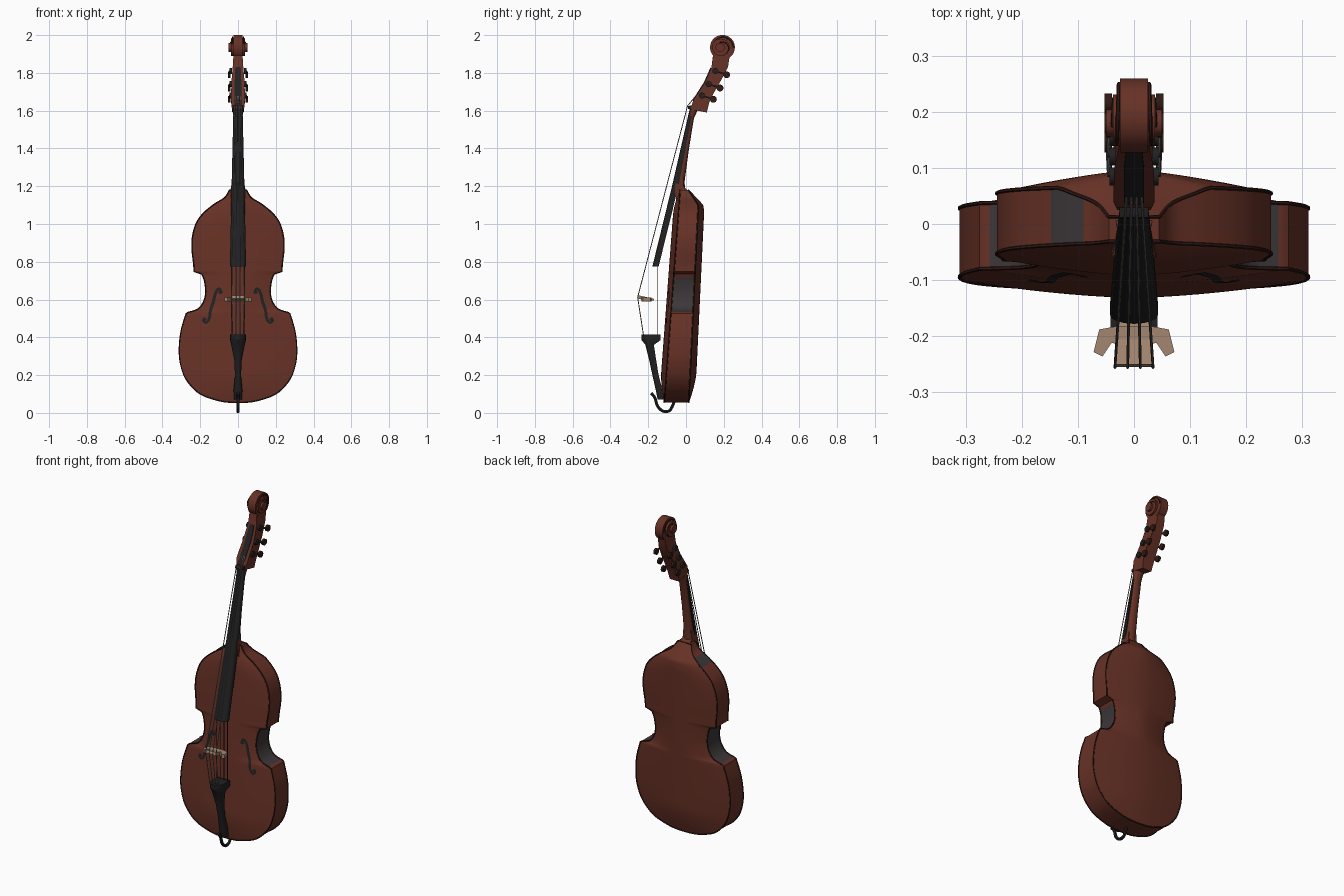
import bpy, bmesh, math
from mathutils import Vector

cube = bpy.data.objects.get("Cube")
if cube:
    bpy.data.objects.remove(cube)


def material(name, r, g, b):
    m = bpy.data.materials.new(name)
    m.use_nodes = True
    m.diffuse_color = (r, g, b, 1)
    shader = next(n for n in m.node_tree.nodes if n.type == 'BSDF_PRINCIPLED')
    shader.inputs["Base Color"].default_value = (r, g, b, 1)
    shader.inputs["Roughness"].default_value = 0.6
    return m


WOOD = material("red brown wood", 0.135, 0.031, 0.019)
EDGE = material("dark brown edging", 0.03, 0.01, 0.007)
EBONY = material("ebony", 0.016, 0.015, 0.016)
GREY = material("dark grey", 0.045, 0.038, 0.04)
TAN = material("tan maple", 0.36, 0.24, 0.16)
STEEL = material("string steel", 0.2, 0.19, 0.18)


def finish(name, bm, *mats, smooth=True):
    bmesh.ops.recalc_face_normals(bm, faces=bm.faces)
    me = bpy.data.meshes.new(name)
    bm.to_mesh(me)
    bm.free()
    ob = bpy.data.objects.new(name, me)
    bpy.context.collection.objects.link(ob)
    for m in mats:
        me.materials.append(m)
    if smooth:
        bpy.ops.object.select_all(action='DESELECT')
        ob.select_set(True)
        bpy.context.view_layer.objects.active = ob
        bpy.ops.object.shade_smooth_by_angle(angle=math.radians(35))
    return ob


def loft(name, rings, *mats, rule=None):
    """Skin closed rings of equal length and cap both ends."""
    bm = bmesh.new()
    vs = [[bm.verts.new(p) for p in ring] for ring in rings]
    n = len(vs[0])
    for a, b in zip(vs, vs[1:]):
        for j in range(n):
            k = (j + 1) % n
            f = bm.faces.new((a[j], a[k], b[k], b[j]))
            if rule:
                f.material_index = rule(j, f.calc_center_median())
    bm.faces.new(vs[0])
    bm.faces.new(vs[-1])
    return finish(name, bm, *mats)


def slab(name, points, mat):
    """Side profile of (y, z, half width) points, thickened along x."""
    return loft(name, [[(s * w, y, z) for y, z, w in points] for s in (-1, 1)], mat)


def tube(name, points, radius, mat, closed=False):
    cu = bpy.data.curves.new(name, 'CURVE')
    cu.dimensions = '3D'
    cu.bevel_depth = radius
    cu.bevel_resolution = 1
    cu.use_fill_caps = True
    sp = cu.splines.new('POLY')
    sp.points.add(len(points) - 1)
    for p, co in zip(sp.points, points):
        p.co = (*co, 1)
    sp.use_cyclic_u = closed
    tmp = bpy.data.objects.new(name, cu)
    bpy.context.collection.objects.link(tmp)
    dg = bpy.context.evaluated_depsgraph_get()
    bm = bmesh.new()
    me = bpy.data.meshes.new_from_object(tmp.evaluated_get(dg))
    bm.from_mesh(me)
    bpy.data.objects.remove(tmp)
    for f in bm.faces:
        f.material_index = 0
    return finish(name, bm, mat)


def disc(name, y, z, radius, half, mat, x=0):
    ring = [(y + radius * math.cos(t), z + radius * math.sin(t))
            for t in (math.tau * i / 24 for i in range(24))]
    return loft(name, [[(x + s * half, *p) for p in ring] for s in (-1, 1)], mat)


def spline(pts, steps=5):
    """Catmull-Rom curve through the points."""
    v = [Vector(p) for p in pts]
    v = [v[0]] + v + [v[-1]]
    out = []
    for a, b, c, d in zip(v, v[1:], v[2:], v[3:]):
        for i in range(steps):
            t = i / steps
            out.append(0.5 * (2 * b + (c - a) * t + (2 * a - 5 * b + 4 * c - d) * t ** 2
                              + (3 * b - a - 3 * c + d) * t ** 3))
    return out + [v[-1]]


# Body outline: lower bout, waist and upper bout as (half width, z)
lower = [(.03, .055), (.1, .064), (.2, .1), (.27, .17), (.302, .25), (.311, .33),
         (.302, .43), (.275, .525)]
waist = [(.265, .532), (.212, .55), (.182, .59), (.171, .64), (.178, .7), (.192, .735)]
upper = [(.233, .748), (.235, .79), (.244, .87), (.24, .94), (.218, 1.01), (.18, 1.06),
         (.125, 1.105), (.07, 1.14), (.045, 1.18)]
outline = spline(lower) + spline(waist) + spline(upper)


def arch(s, z):
    end = max(0, min(1, (z - .05) / .18, (1.19 - z) / .15))
    return (1 - abs(s) ** 1.6) * math.sin(end * math.pi / 2)


def front_y(s, z):
    return -.115 + .075 * (z - .06) - .028 * arch(s, z)


def back_y(s, z):
    return .015 + .048 * (z - .06) + .033 * arch(s, z) - max(0, z - 1.1) * .7


N = 20
cols = [2 * i / N - 1 for i in range(N + 1)]
rings = [[(s * w, front_y(s, z), z) for s in cols]
         + [(s * w, back_y(s, z), z) for s in reversed(cols)] for w, z in outline]


def body_colour(j, c):
    if j in (N, 2 * N + 1):
        if .535 < c.z < .72 or (c.x < 0 and 1.09 < c.z < 1.125):
            return 1
    return 0


loft("body", rings, WOOD, GREY, rule=body_colour)

# Dark edging round both plates
for name, fy in (("front_edging", front_y), ("back_edging", back_y)):
    path = [(w, fy(1, z), z) for w, z in outline]
    path += [(-x, y, z) for x, y, z in reversed(path)]
    tube(name, path, .0035, EDGE, closed=True)

# Sound holes: thin plates that follow the front
hole = spline([(.088, .64), (.095, .657), (.11, .652), (.122, .625), (.13, .59),
               (.145, .545), (.152, .5), (.168, .478), (.185, .487), (.18, .505)], 4)
hole_w = spline([(.055, 0), (.311, .33), (.3, .5), (.2, .62), (.235, .8)])


def on_front(x, z):
    w = min(outline, key=lambda p: abs(p.y - z)).x
    return front_y(min(1, abs(x) / w), z) - .004


for side, label in ((1, "left"), (-1, "right")):
    bm = bmesh.new()
    pairs = []
    for i, p in enumerate(hole):
        d = (hole[min(i + 1, len(hole) - 1)] - hole[max(i - 1, 0)]).normalized()
        half = .004 + .004 * math.sin(math.pi * i / (len(hole) - 1))
        ends = [p + Vector((-d.y, d.x)) * half * k for k in (-1, 1)]
        pairs.append([bm.verts.new((side * e.x, on_front(e.x, e.y), e.y)) for e in ends])
    for a, b in zip(pairs, pairs[1:]):
        bm.faces.new((a[0], a[1], b[1], b[0]))
    for x, z in ((.093, .64), (.178, .495)):
        ring = [(x + .011 * math.cos(i * math.tau / 12), z + .011 * math.sin(i * math.tau / 12))
                for i in range(12)]
        bm.faces.new([bm.verts.new((side * u, on_front(u, v), v)) for u, v in ring])
    ob = finish(label + "_sound_hole", bm, EBONY, smooth=False)


def rounded(z, front, back, half):
    """Cross-section with a flat back and a rounded front."""
    arc = [math.pi * i / 8 for i in range(9)]
    mid = front + (back - front) * .5
    return ([(half * math.cos(t), mid - (mid - front) * math.sin(t), z) for t in arc]
            + [(-half, back, z), (half, back, z)])


# Neck, heel and fingerboard
loft("neck", [[(x, -y, z) for x, y, z in rounded(z, -b, -f, w)] for z, f, b, w in
              ((1.16, -.06, .0, .034), (1.22, -.045, -.008, .028), (1.4, -.01, .016, .024),
               (1.56, .02, .042, .024), (1.63, .03, .075, .03))], WOOD)
slab("heel", [(-.05, 1.26, .026), (-.012, 1.25, .026), (-.012, 1.2, .03), (.03, 1.155, .035),
              (.072, 1.1, .022), (.06, 1.06, .02), (-.04, 1.06, .04), (-.06, 1.18, .04)], WOOD)
loft("fingerboard", [rounded(z, f, b, w) for z, f, b, w in
                     ((.775, -.178, -.145, .043), (1.2, -.074, -.04, .034),
                      (1.62, .022, .04, .024))], EBONY)

# Pegbox with dark slot, nut and scroll
slab("pegbox", [(.025, 1.61, .03), (.04, 1.66, .037), (.1, 1.75, .035), (.135, 1.83, .028),
                (.145, 1.91, .023), (.235, 1.91, .023), (.222, 1.83, .026), (.185, 1.76, .033),
                (.145, 1.69, .037), (.122, 1.64, .036), (.11, 1.59, .03), (.06, 1.6, .03)], WOOD)
slab("pegbox_slot", [(.034, 1.655, .018), (.096, 1.752, .018), (.13, 1.83, .014),
                     (.134, 1.828, .014), (.1, 1.748, .018), (.04, 1.65, .018)], EBONY)
slab("nut", [(.01, 1.61, .026), (.012, 1.625, .026), (.04, 1.63, .026), (.04, 1.61, .026)], EBONY)
disc("scroll", .193, 1.935, .066, .025, WOOD)
disc("scroll_inner_turn", .185, 1.935, .046, .037, WOOD)
disc("scroll_eye", .18, 1.935, .024, .05, WOOD)
for s, label in ((1, "left"), (-1, "right")):
    coil = [(s * (.027 + .012 * t), .19 + (.06 - .036 * t) * math.cos(9 * t),
             1.935 + (.06 - .036 * t) * math.sin(9 * t)) for t in (i / 40 for i in range(41))]
    tube(label + "_scroll_groove", coil, .0035, EDGE)
    # Tuning machines
    for i, (y, z) in enumerate(((.085, 1.68), (.12, 1.74), (.155, 1.81))):
        tag = f"{label}_tuner_{i + 1}"
        disc(tag + "_gear", y, z, .016, .006, EBONY, x=s * .038)
        tube(tag + "_shaft", [(s * .043, y, z), (s * .046, y + .058, z - .018)], .005, GREY)
        disc(tag + "_key", y + .06, z - .02, .018, .007, EDGE, x=s * .046)

# Bridge
outer = [(.0, -.218), (.04, -.212), (.056, -.236), (.072, -.228), (.062, -.188), (.03, -.182)]
shape = outer + [(-x, y) for x, y in reversed(outer[1:])]
loft("bridge", [[(x, y, z) for x, y in shape] for z in (.59, .612)], TAN)
slab("bridge_crown", [(-.255, .606, .035), (-.25, .622, .035), (-.17, .604, .03),
                      (-.17, .596, .03), (-.215, .594, .03)], TAN)

# Tailpiece, its fixing loop and the end button
loft("tailpiece", [rounded(z, f, b, w) for z, f, b, w in
                   ((.07, -.15, -.115, .02), (.12, -.16, -.125, .023), (.2, -.178, -.145, .016),
                    (.28, -.195, -.158, .02), (.36, -.215, -.17, .036), (.385, -.235, -.135, .042),
                    (.415, -.235, -.135, .042))], EBONY)
hook = spline([(-.185, .105), (-.165, .08), (-.15, .035), (-.12, .009), (-.085, .014), (-.062, .06)])
tube("tail_loop", [(0, y, z) for y, z in hook], .009, EBONY)

# Strings
for i in range(4):
    u = (i - 1.5) / 1.5
    tube(f"string_{i + 1}", [(u * .028, -.225, .41), (u * .034, -.256, .612),
                             (u * .016, .008, 1.625), (u * .012, .07, 1.7)], .0025, STEEL)
    tube(f"under_string_{i + 1}", [(u * .036, -.15, .4), (u * .036, -.15, .79)], .002, EDGE)
